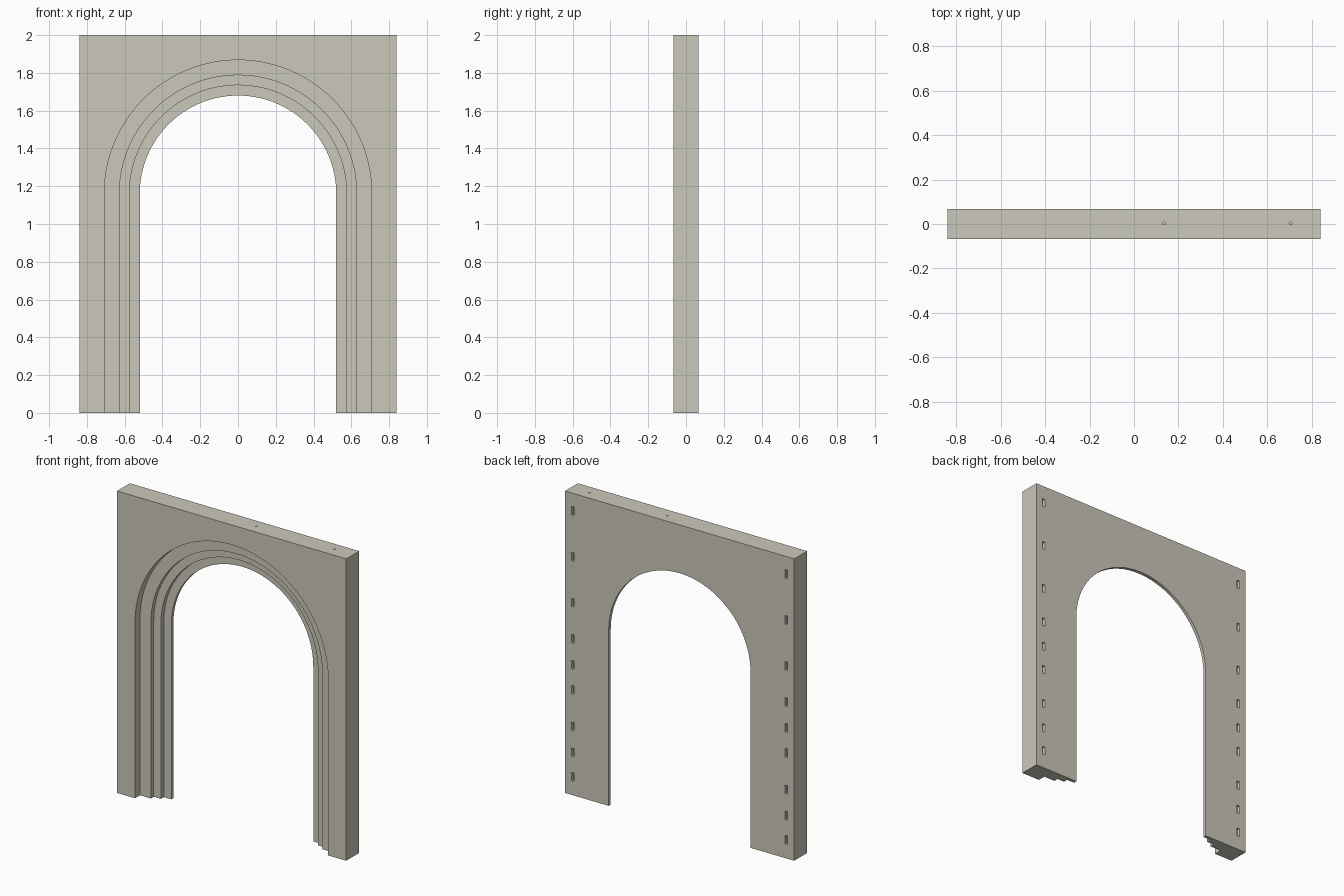
import bpy, bmesh, math
from mathutils import Matrix, Vector

if "Cube" in bpy.data.objects:
    bpy.data.objects.remove(bpy.data.objects["Cube"])

W, D, H = 0.84, 0.067, 2.0      # half width, half depth, height
SPRING = 1.16                   # height where the arch curve starts
SEGS = 64

def new_object(name, bm):
    bmesh.ops.recalc_face_normals(bm, faces=bm.faces)
    mesh = bpy.data.meshes.new(name)
    bm.to_mesh(mesh)
    bm.free()
    ob = bpy.data.objects.new(name, mesh)
    bpy.context.collection.objects.link(ob)
    return ob

def add_box(bm, centre, size):
    m = Matrix.Translation(centre) @ Matrix.Diagonal((*size, 1))
    bmesh.ops.create_cube(bm, size=1, matrix=m)

def arch_cutter(radius, depth):
    """Round-topped doorway prism, cut from in front to the given depth."""
    bm = bmesh.new()
    pts = [(radius, -0.2)]
    for i in range(SEGS + 1):
        a = math.pi * i / SEGS
        pts.append((radius * math.cos(a), SPRING + radius * math.sin(a)))
    pts.append((-radius, -0.2))
    face = bm.faces.new([bm.verts.new((x, -0.3, z)) for x, z in pts])
    ext = bmesh.ops.extrude_face_region(bm, geom=[face])
    moved = [v for v in ext["geom"] if isinstance(v, bmesh.types.BMVert)]
    bmesh.ops.translate(bm, verts=moved, vec=Vector((0, 0.3 - D + depth, 0)))
    return new_object("arch_cutter", bm)

# Wall slab
bm = bmesh.new()
add_box(bm, (0, 0, H / 2), (2 * W, 2 * D, H))
arch = new_object("arch_panel", bm)

# Stepped arch recesses, the innermost going right through
cutters = [arch_cutter(r, d) for r, d in
           ((0.708, 0.052), (0.628, 0.082), (0.575, 0.112), (0.52, 0.4))]

# Blind mounting slots down both back edges
bm = bmesh.new()
for side in (-1, 1):
    for z in (1.883, 1.579, 1.275, 1.036, 0.864, 0.698, 0.456, 0.284, 0.122):
        add_box(bm, (side * 0.782, D, z), (0.018, 0.04, 0.055))
cutters.append(new_object("slot_cutter", bm))

# Two pin holes in the top edge
bm = bmesh.new()
for x in (0.135, 0.705):
    bmesh.ops.create_cone(bm, cap_ends=True, segments=16, radius1=0.006, radius2=0.006,
                          depth=0.08, matrix=Matrix.Translation((x, 0.003, H)))
cutters.append(new_object("pin_hole_cutter", bm))

# Cut everything, bake the result and remove the cutters
for c in cutters:
    c.hide_render = True
    mod = arch.modifiers.new("cut", 'BOOLEAN')
    mod.operation, mod.solver, mod.object = 'DIFFERENCE', 'EXACT', c
deps = bpy.context.evaluated_depsgraph_get()
result = bpy.data.meshes.new_from_object(arch.evaluated_get(deps))
arch.modifiers.clear()
arch.data = result
for c in cutters:
    bpy.data.objects.remove(c)

# Stone colour and shading
mat = bpy.data.materials.new("warm_stone")
mat.diffuse_color = (0.6, 0.58, 0.49, 1)
mat.use_nodes = True
mat.node_tree.nodes["Principled BSDF"].inputs["Base Color"].default_value = mat.diffuse_color
arch.data.materials.clear()
arch.data.materials.append(mat)
bpy.context.view_layer.objects.active = arch
arch.select_set(True)
bpy.ops.object.shade_smooth_by_angle(angle=math.radians(30))
